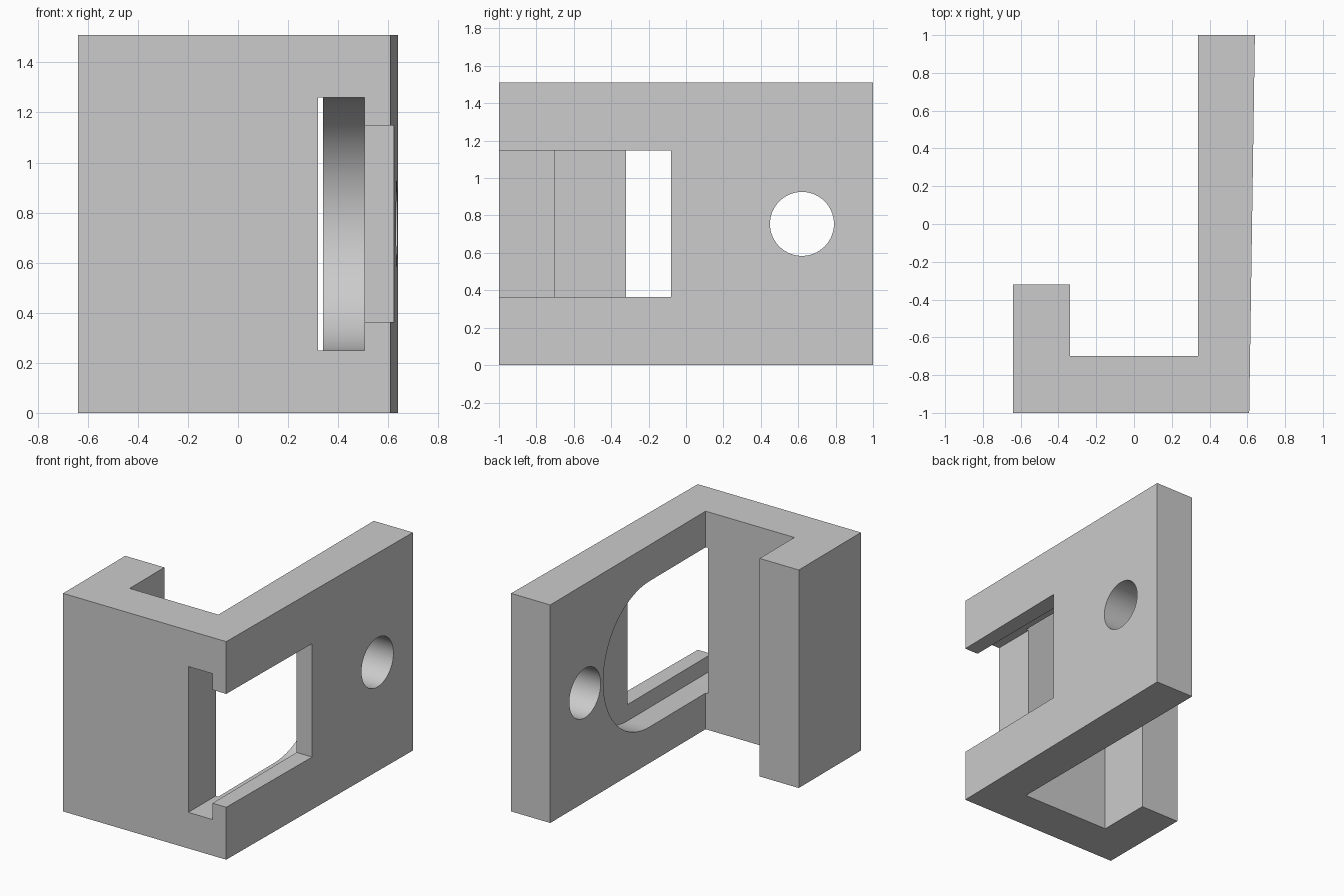
import bpy, bmesh, math

cube = bpy.data.objects.get("Cube")
if cube:
    bpy.data.objects.remove(cube, do_unlink=True)

HEIGHT = 1.51
MID = 0.755

grey = bpy.data.materials.new("light_grey")
grey.use_nodes = True
colour = (0.6, 0.6, 0.6, 1)
grey.diffuse_color = colour
grey.node_tree.nodes["Principled BSDF"].inputs["Base Color"].default_value = colour


def prism(name, outline, offset):
    """Extrude a closed outline of 3D points along an offset."""
    bm = bmesh.new()
    face = bm.faces.new([bm.verts.new(p) for p in outline])
    result = bmesh.ops.extrude_face_region(bm, geom=[face])
    moved = [v for v in result["geom"] if isinstance(v, bmesh.types.BMVert)]
    bmesh.ops.translate(bm, verts=moved, vec=offset)
    bmesh.ops.recalc_face_normals(bm, faces=bm.faces)
    mesh = bpy.data.meshes.new(name)
    bm.to_mesh(mesh)
    bm.free()
    mesh.materials.append(grey)
    obj = bpy.data.objects.new(name, mesh)
    bpy.context.collection.objects.link(obj)
    return obj


def arc(y, radius, start, end, steps):
    """Points of an arc in the side plane, centred at mid height."""
    angles = [math.radians(start + (end - start) * i / steps) for i in range(steps + 1)]
    return [(y + radius * math.cos(a), MID + radius * math.sin(a)) for a in angles]


def side_cutter(name, outline, x0, x1):
    return prism(name, [(x0, y, z) for y, z in outline], (x1 - x0, 0, 0))


# Hooked bracket: short lip, front wall and long, slightly tapered arm
plan = [(-0.64, -1), (0.61, -1), (0.64, 1), (0.34, 1), (0.34, -0.7),
        (-0.34, -0.7), (-0.34, -0.32), (-0.64, -0.32)]
bracket = prism("bracket", [(x, y, 0) for x, y in plan], (0, 0, HEIGHT))

# Round-ended pocket, square outer window and round bolt hole
pocket = [(-1.2, 0.25)] + arc(-0.085, 0.505, -90, 90, 48) + [(-1.2, 1.26)]
window = [(-1.2, 0.363), (-0.08, 0.363), (-0.08, 1.148), (-1.2, 1.148)]
hole = arc(0.62, 0.171, 0, 360, 64)[:-1]
cutters = [
    side_cutter("pocket_cutter", pocket, 0.32, 0.505),
    side_cutter("window_cutter", window, 0.4, 0.9),
    side_cutter("hole_cutter", hole, 0.1, 0.9),
]

bpy.ops.object.select_all(action="DESELECT")
bracket.select_set(True)
bpy.context.view_layer.objects.active = bracket
for cutter in cutters:
    cutter.hide_render = True
    mod = bracket.modifiers.new(cutter.name, "BOOLEAN")
    mod.operation = "DIFFERENCE"
    mod.solver = "EXACT"
    mod.object = cutter
    bpy.ops.object.modifier_apply(modifier=mod.name)
    bpy.data.objects.remove(cutter, do_unlink=True)

bpy.ops.object.shade_smooth_by_angle(angle=math.radians(30))
